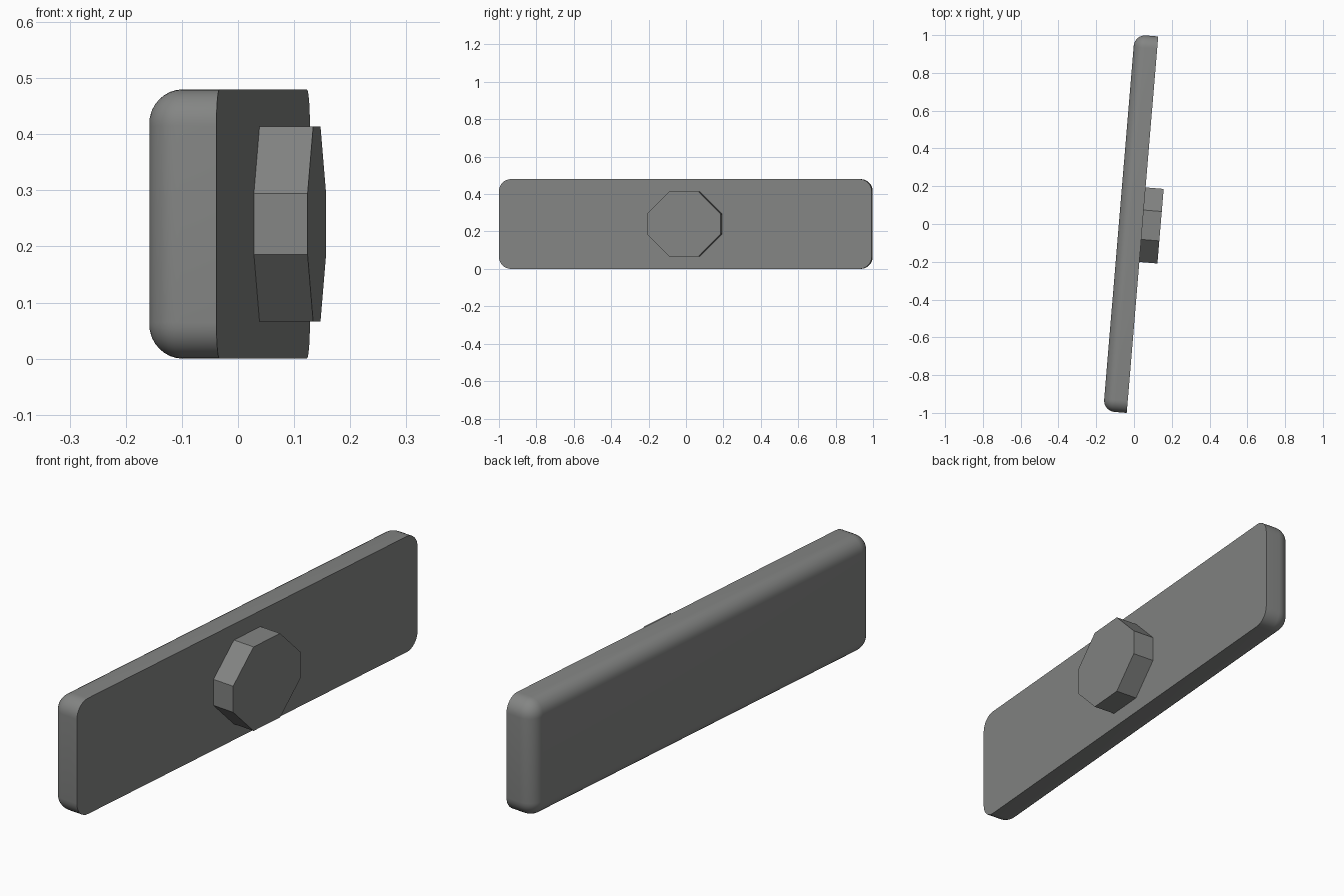
import bpy, bmesh
from math import sin, cos, pi, radians

if "Cube" in bpy.data.objects:
    bpy.data.objects.remove(bpy.data.objects["Cube"])

TILT = radians(-4.78)   # the whole piece is turned slightly about z
MID_Z = 0.24

dark = bpy.data.materials.new("dark_grey")
dark.diffuse_color = (0.23, 0.235, 0.23, 1)
dark.use_nodes = True
dark.node_tree.nodes["Principled BSDF"].inputs["Base Color"].default_value = dark.diffuse_color


def outline(half_w, half_h, radius, steps):
    """Rounded (steps > 1) or chamfered (steps = 1) rectangle in the y/z plane."""
    pts = []
    for q, (sy, sz) in enumerate(((1, 1), (-1, 1), (-1, -1), (1, -1))):
        for i in range(steps + 1):
            a = (q + i / steps) * pi / 2
            pts.append((sy * (half_w - radius) + radius * cos(a),
                        sz * (half_h - radius) + radius * sin(a)))
    return pts


def loft(name, sections):
    """Skin a list of (x, outline) sections and cap both ends."""
    bm = bmesh.new()
    rings = [[bm.verts.new((x, y, z)) for y, z in pts] for x, pts in sections]
    n = len(rings[0])
    for a, b in zip(rings, rings[1:]):
        for i in range(n):
            j = (i + 1) % n
            bm.faces.new((a[i], a[j], b[j], b[i]))
    bm.faces.new(rings[0])
    bm.faces.new(rings[-1])
    bmesh.ops.recalc_face_normals(bm, faces=bm.faces)
    mesh = bpy.data.meshes.new(name)
    bm.to_mesh(mesh)
    bm.free()
    mesh.materials.append(dark)
    obj = bpy.data.objects.new(name, mesh)
    bpy.context.collection.objects.link(obj)
    obj.location.z = MID_Z
    obj.rotation_euler.z = TILT
    return obj


# Plate: flat mounting face, back edge filleted all the way round
FRONT, BACK, FILLET, CORNER, SEG = 0.045, -0.08, 0.06, 0.065, 8
sections = [(FRONT, outline(1.0, 0.24, CORNER, SEG))]
for k in range(SEG + 1):
    t = k / SEG * pi / 2
    inset = FILLET * (1 - cos(t))
    x = BACK + FILLET * (1 - sin(t))
    sections.append((x, outline(1.0 - inset, 0.24 - inset, CORNER - inset, SEG)))
plate = loft("plate", sections)
bpy.context.view_layer.objects.active = plate
plate.select_set(True)
bpy.ops.object.shade_smooth_by_angle(angle=radians(30))

# Mounting boss: chamfered rectangular block with eight flat sides
octagon = outline(0.198, 0.174, 0.12, 1)
loft("mounting_boss", [(FRONT, octagon), (0.141, octagon)])
